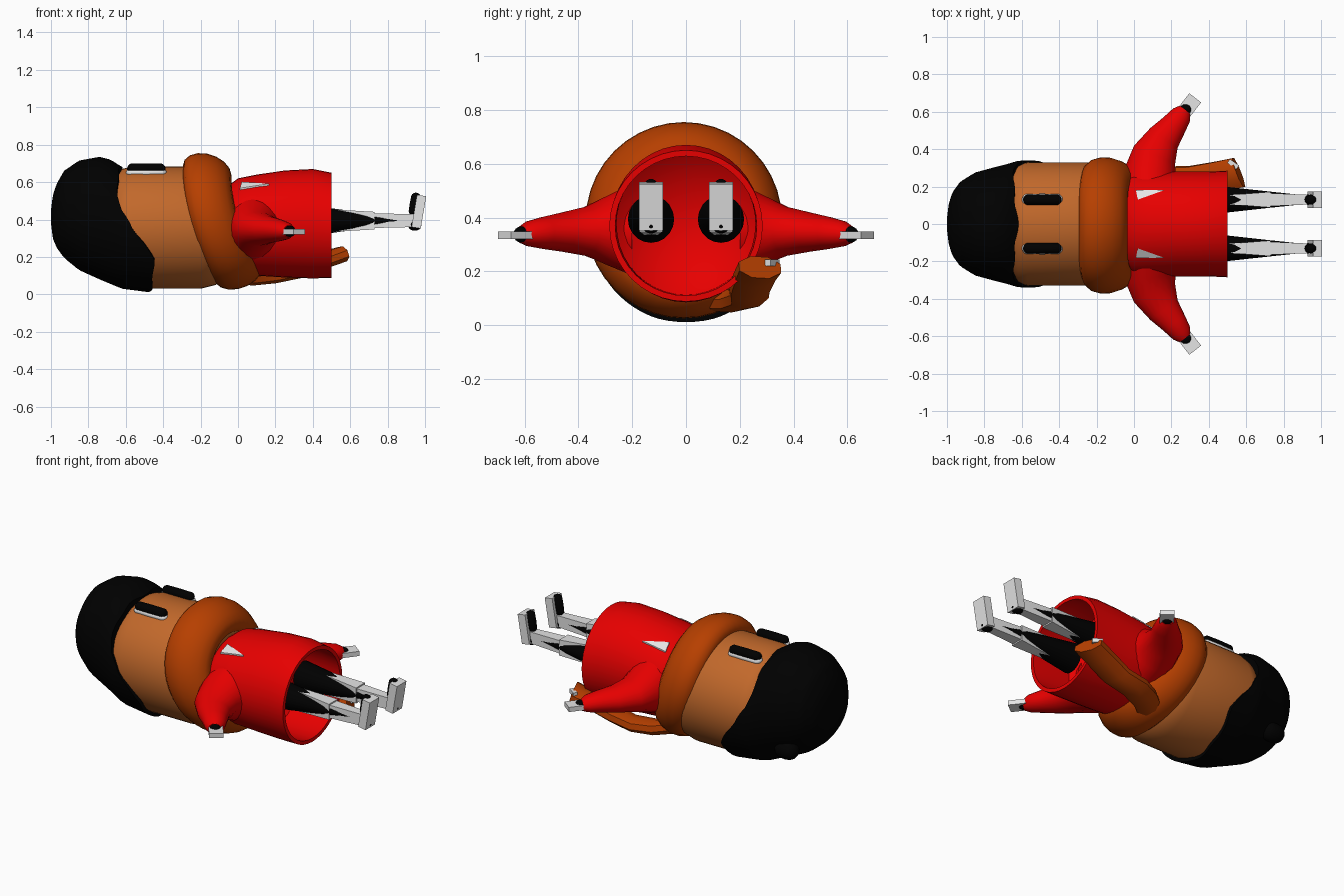
import bpy, bmesh, math
from mathutils import Vector as V, Matrix

cube = bpy.data.objects.get("Cube")
if cube:
    bpy.data.objects.remove(cube)


def material(name, rgb):
    m = bpy.data.materials.new(name)
    m.use_nodes = True
    m.diffuse_color = (*rgb, 1)
    node = next(n for n in m.node_tree.nodes if n.type == 'BSDF_PRINCIPLED')
    node.inputs["Base Color"].default_value = (*rgb, 1)
    return m


BLACK = material("black", (0, 0, 0))
SKIN = material("tan", (0.54, 0.14, 0.024))
SCARF = material("rust_orange", (0.47, 0.05, 0))
RED = material("red", (0.8, 0, 0))
GREY = material("light_grey", (0.78, 0.78, 0.78))


def finish(name, bm, mat, smooth=True):
    bmesh.ops.recalc_face_normals(bm, faces=bm.faces)
    me = bpy.data.meshes.new(name)
    bm.to_mesh(me)
    bm.free()
    me.materials.append(mat)
    ob = bpy.data.objects.new(name, me)
    bpy.context.collection.objects.link(ob)
    if smooth:
        bpy.ops.object.select_all(action='DESELECT')
        ob.select_set(True)
        bpy.context.view_layer.objects.active = ob
        bpy.ops.object.shade_smooth_by_angle(angle=math.radians(45))
    return ob


def skin(name, rings, mat, smooth=True, loop=False):
    """Join rings of points into a surface, capped unless it loops."""
    bm = bmesh.new()
    vs = [[bm.verts.new(p) for p in r] for r in rings]
    n = len(vs[0])
    pairs = list(zip(vs, vs[1:])) + ([(vs[-1], vs[0])] if loop else [])
    for a, b in pairs:
        for i in range(n):
            j = (i + 1) % n
            bm.faces.new((a[i], a[j], b[j], b[i]))
    if not loop:
        bm.faces.new(vs[0])
        bm.faces.new(vs[-1])
    return finish(name, bm, mat, smooth)


def ring(c, u, v, n=32, phase=0.0):
    c, u, v = V(c), V(u), V(v)
    angles = [phase + math.tau * i / n for i in range(n)]
    return [c + u * math.cos(a) + v * math.sin(a) for a in angles]


def along_x(sections, y=0.0, n=32, phase=0.0):
    """Sections are (x, top, bottom, half width)."""
    return [ring((x, y, (t + b) / 2), (0, w, 0), (0, 0, (t - b) / 2), n, phase)
            for x, t, b, w in sections]


def lerp(table, x):
    for p, q in zip(table, table[1:]):
        if x <= q[0]:
            k = max(0, (x - p[0]) / (q[0] - p[0]))
            return [a + (b - a) * k for a, b in zip(p[1:], q[1:])]
    return table[-1][1:]


def box(name, c, size, mat, rot):
    bm = bmesh.new()
    m = Matrix.Translation(c) @ rot @ Matrix.Diagonal((*size, 1))
    bmesh.ops.create_cube(bm, size=1, matrix=m)
    return finish(name, bm, mat, False)


def capsule(name, c, half, r, mat, rot=Matrix(), flat=1.0):
    """Rounded bar whose long axis is local x."""
    bm = bmesh.new()
    bmesh.ops.create_uvsphere(bm, u_segments=16, v_segments=10, radius=r,
                              matrix=Matrix.Rotation(math.pi / 2, 4, 'Y'))
    for v in bm.verts:
        if abs(v.co.x) > r * 0.01:
            v.co.x += math.copysign(half, v.co.x)
        v.co.z *= flat
    bm.transform(Matrix.Translation(c) @ rot)
    return finish(name, bm, mat)


# Head
skin("head", along_x([(-0.72, 0.58, 0.12, 0.23), (-0.66, 0.63, 0.07, 0.29),
                      (-0.62, 0.67, 0.04, 0.32), (-0.57, 0.683, 0.03, 0.33),
                      (-0.2, 0.683, 0.03, 0.33), (-0.12, 0.66, 0.05, 0.31),
                      (-0.05, 0.6, 0.12, 0.25)], n=48), SKIN)

# Hair: cap whose rim follows the hairline
shape = [(-1, 0.45, 0.38, 0.03), (-0.99, 0.53, 0.3, 0.11), (-0.97, 0.59, 0.25, 0.17),
         (-0.93, 0.66, 0.195, 0.225), (-0.85, 0.715, 0.13, 0.275),
         (-0.74, 0.735, 0.08, 0.305), (-0.68, 0.72, 0.055, 0.32),
         (-0.62, 0.68, 0.03, 0.338), (-0.45, 0.67, 0.008, 0.345)]
hairline = [(0.02, -0.47), (0.1, -0.45), (0.2, -0.455), (0.28, -0.49),
            (0.35, -0.56), (0.45, -0.625), (0.6, -0.65), (0.69, -0.625)]
rings = []
for k in range(25):
    t, r = min(k / 23, 1), []
    for i in range(64):
        a = math.tau * i / 64
        end = lerp(hairline, 0.355 + 0.335 * math.sin(a))[0]
        end += 0.008 * math.sin(9 * a)
        x = -1 + (end + 1) * t ** 1.6
        top, low, w = lerp(shape, x)
        s = 0.88 if k == 24 else 1
        r.append((x, s * w * math.cos(a),
                  (top + low) / 2 + s * (top - low) / 2 * math.sin(a)))
    rings.append(r)
skin("hair", rings, BLACK)
capsule("hair_tuft", (-0.82, 0.205, 0.205), 0.015, 0.056, BLACK)

# Torso: open tube with a wall, the lining narrowing inside
jacket = [(-0.04, 0.59, 0.16, 0.25), (0, 0.62, 0.125, 0.275), (0.1, 0.64, 0.1, 0.28),
          (0.25, 0.662, 0.09, 0.28), (0.4, 0.67, 0.085, 0.28), (0.5, 0.65, 0.088, 0.285)]
lining = [(x, t - 0.022, b + 0.022, w - 0.022) for x, t, b, w in jacket[:2:-1]]
lining.append((0.15, 0.52, 0.23, 0.14))
skin("jacket", along_x(jacket + lining, n=40), RED)

# Scarf ring, leaning back over the chest
rings = []
for i in range(40):
    a = math.tau * i / 40
    out, s = V((0, math.cos(a), math.sin(a))), math.sin(a)
    centre = V((-0.125 - 0.0825 * s + 0.0425 * s * s, -0.008, 0.39)) + out * 0.272
    rings.append(ring(centre, V((0.13, 0, 0)) - out * 0.025, out * 0.09, 16))
skin("scarf", rings, SCARF, loop=True)

# Scarf tail hanging along the back
path = [(-0.03, 0.1, 0.1), (0.08, 0.19, 0.095), (0.19, 0.235, 0.105), (0.32, 0.235, 0.13),
        (0.45, 0.255, 0.18), (0.56, 0.275, 0.215)]
rings = []
for i, p in enumerate(path):
    d = V(path[min(i + 1, 5)]) - V(path[max(i - 1, 0)])
    side = V((-0.35, 0.9, 0.3 - 0.07 * i)).normalized()
    up = d.cross(side).normalized()
    rings.append(ring(p, side * (0.075 + 0.003 * i), up * 0.045, 8, math.pi / 8))
skin("scarf_tail", rings, SCARF)
box("scarf_clip", (0.53, 0.32, 0.232), (0.06, 0.025, 0.025), GREY,
    Matrix.Rotation(-0.6, 4, 'Z'))

for s, tag in ((1, "left"), (-1, "right")):
    # Eye and its rim
    capsule(tag + "_eye", (-0.49, s * 0.13, 0.671), 0.074, 0.029, BLACK)
    capsule(tag + "_eye_rim", (-0.49, s * 0.13, 0.65), 0.077, 0.032, GREY, flat=0.7)

    # Collar point lying on the chest
    bm = bmesh.new()
    tri = []
    for x, y in ((0.01, 0.182), (0.165, 0.182), (0.02, 0.13)):
        top, low, w = lerp(jacket, x)
        z = (top + low) / 2 + (top - low) / 2 * math.sqrt(1 - (y / w) ** 2)
        tri += [bm.verts.new((x, s * y, z + 0.008)), bm.verts.new((x, s * y, z - 0.001))]
    bm.faces.new(tri[::2])
    bm.faces.new(tri[1::2])
    for i in (0, 2, 4):
        bm.faces.new((tri[i], tri[i + 1], tri[(i + 3) % 6], tri[(i + 2) % 6]))
    finish(tag + "_collar_point", bm, GREY, False)

    # Sleeve
    arm = [(0.085, 0.2, 0.15, 0.17), (0.09, 0.29, 0.135, 0.13), (0.11, 0.37, 0.12, 0.092),
           (0.16, 0.46, 0.09, 0.073), (0.215, 0.53, 0.07, 0.06),
           (0.255, 0.585, 0.056, 0.047), (0.272, 0.612, 0.035, 0.032)]
    rings = []
    for k, (x, y, w, h) in enumerate(arm):
        turn = math.radians(min(k * 12, 36))
        rings.append(ring((x, s * y, 0.355 - 0.003 * k),
                          (w * math.cos(turn), -s * w * math.sin(turn), 0), (0, 0, h), 20))
    skin(tag + "_sleeve", rings, RED)

    # Hand plate and wrist ball
    box(tag + "_hand", (0.289, s * 0.625, 0.335), (0.08, 0.125, 0.028), GREY,
        Matrix.Rotation(-s * 0.66, 4, 'Z'))
    capsule(tag + "_wrist", (0.275, s * 0.612, 0.337), 0.003, 0.03, BLACK)

    # Leg: tapered struts pierced by a long cone
    y, q, mid = s * 0.13, math.sqrt(2), 0.394
    for part, ends in (("thigh", ((0.4, 0.066, 0.016), (0.73, 0.047, 0.042))),
                       ("shin", ((0.7, 0.04, 0.036), (0.95, 0.034, 0.025)))):
        strut = [(x, mid + h * q, mid - h * q, w * q) for x, h, w in ends]
        skin(f"{tag}_{part}_strut", along_x(strut, y, 4, math.pi / 4), GREY, False)
    cone = [(0.34, mid + 0.088, mid - 0.088, 0.086), (0.72, mid + 0.036, mid - 0.036, 0.044),
            (0.87, mid + 0.004, mid - 0.004, 0.028)]
    skin(tag + "_leg_cone", along_x(cone, y, 20), BLACK)

    # Foot plate, ankle ball and toe pad
    tilt = Matrix.Rotation(0.17, 4, 'Y')
    box(tag + "_foot", (0.967, y, 0.442), (0.05, 0.09, 0.175), GREY, tilt)
    capsule(tag + "_ankle", (0.945, y, 0.372), 0.004, 0.032, BLACK)
    capsule(tag + "_toe_pad", (0.945, y, 0.482), 0.035, 0.027, BLACK,
            tilt @ Matrix.Rotation(math.pi / 2, 4, 'Y'))
